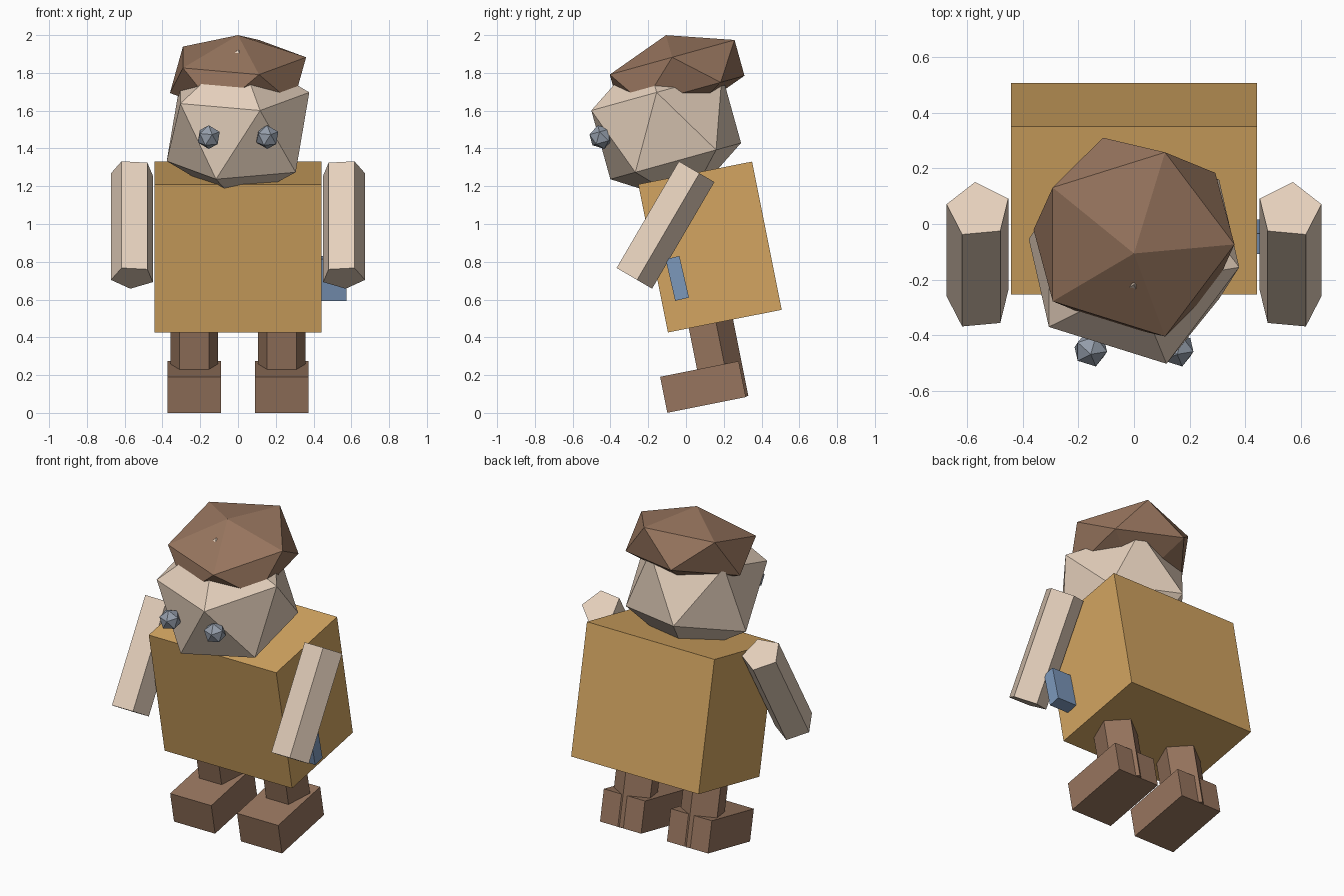
import bpy, bmesh
from math import radians, cos, sin, tau
from mathutils import Matrix, Vector

cube = bpy.data.objects.get("Cube")
if cube:
    bpy.data.objects.remove(cube)


def material(name, rgb):
    # sRGB 0-255 to linear
    lin = [((c / 255 + 0.055) / 1.055) ** 2.4 for c in rgb] + [1]
    m = bpy.data.materials.new(name)
    m.use_nodes = True
    m.diffuse_color = lin
    m.node_tree.nodes["Principled BSDF"].inputs["Base Color"].default_value = lin
    return m


ochre = material("ochre_cloth", (211, 165, 97))
cream = material("cream_skin", (229, 208, 188))
brown = material("brown_leather", (151, 117, 94))
blue = material("blue_cloth", (124, 152, 187))
grey = material("grey_eye", (148, 157, 170))


def add(name, bm, mat, loc, tilt):
    """Finish a mesh, leaning it by tilt degrees about the x axis."""
    bm.transform(Matrix.Translation(loc) @ Matrix.Rotation(radians(tilt), 4, 'X'))
    bmesh.ops.recalc_face_normals(bm, faces=bm.faces)
    me = bpy.data.meshes.new(name)
    bm.to_mesh(me)
    bm.free()
    me.materials.append(mat)
    ob = bpy.data.objects.new(name, me)
    bpy.context.collection.objects.link(ob)
    return ob


def box(name, size, mat, loc, tilt):
    bm = bmesh.new()
    bmesh.ops.create_cube(bm, size=1)
    bmesh.ops.scale(bm, vec=size, verts=bm.verts)
    return add(name, bm, mat, loc, tilt)


def gem(name, radius, mat, loc, tilt, flat=1.0):
    bm = bmesh.new()
    bmesh.ops.create_icosphere(bm, subdivisions=1, radius=1)
    # normalise, then set the size
    for v in bm.verts:
        v.co = v.co.normalized() * radius
        v.co.z *= flat
    return add(name, bm, mat, loc, tilt)


def prism(name, radius, length, start, mat, loc, tilt, side=1):
    """Five-sided prism centred on loc; start is the angle of its first corner."""
    bm = bmesh.new()
    ring = [bm.verts.new((side * radius * cos(radians(start) + tau * i / 5),
                          radius * sin(radians(start) + tau * i / 5), -length / 2))
            for i in range(5)]
    face = bm.faces.new(ring)
    new = bmesh.ops.extrude_face_region(bm, geom=[face])["geom"]
    bmesh.ops.translate(bm, vec=(0, 0, length),
                        verts=[g for g in new if isinstance(g, bmesh.types.BMVert)])
    return add(name, bm, mat, loc, tilt)


LEAN = 11.3
HEAD_LEAN = 15.5


def leaned(x, u, v):
    """Point given in the leaning frame of the body."""
    return Matrix.Rotation(radians(LEAN), 4, 'X') @ Vector((x, u, v))


# Body, with a pouch on its left side
box("body", (0.884, 0.614, 0.80), ochre, (0, 0.127, 0.878), LEAN)
box("side_pouch", (0.2, 0.075, 0.226), blue, (0.475, -0.046, 0.712), 13)

# Head and cap
gem("head", 0.422, cream, (0, -0.105, 1.515), HEAD_LEAN)
gem("cap", 0.403, brown, (0, -0.047, 1.788), HEAD_LEAN, flat=0.545)

# Paired parts
for side, label in ((1, "left"), (-1, "right")):
    gem(label + "_eye", 0.065, grey, (side * 0.155, -0.45, 1.46), HEAD_LEAN)
    prism(label + "_arm", 0.117, 0.654, 12, cream,
          (side * 0.558, -0.115, 0.9985), -30.3, side)
    prism(label + "_leg", 0.132, 0.50, 90, brown,
          leaned(side * 0.232, 0.209, 0.273), LEAN)
    box(label + "_foot", (0.285, 0.424, 0.194), brown,
        leaned(side * 0.232, 0.115, 0.117), LEAN)
